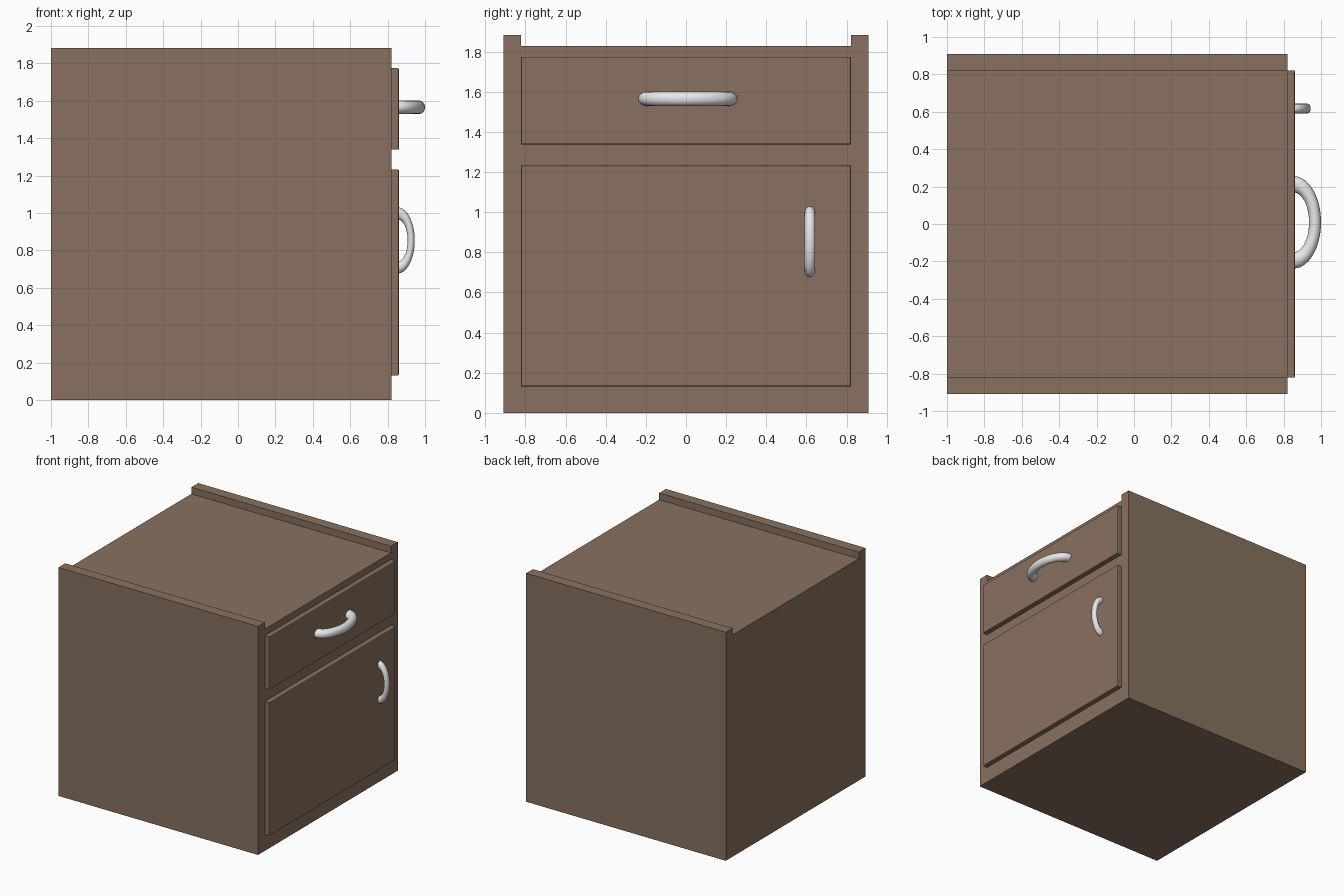
import bpy, bmesh, math
from mathutils import Vector

if "Cube" in bpy.data.objects:
    bpy.data.objects.remove(bpy.data.objects["Cube"])


def material(name, rgb):
    m = bpy.data.materials.new(name)
    m.diffuse_color = (*rgb, 1)
    m.use_nodes = True
    m.node_tree.nodes["Principled BSDF"].inputs["Base Color"].default_value = m.diffuse_color
    return m


wood = material("brown wood", (0.246, 0.165, 0.115))
metal = material("pale metal", (0.8, 0.8, 0.8))


def finish(bm, name, mat):
    bmesh.ops.recalc_face_normals(bm, faces=bm.faces)
    me = bpy.data.meshes.new(name)
    bm.to_mesh(me)
    bm.free()
    me.materials.append(mat)
    ob = bpy.data.objects.new(name, me)
    bpy.context.collection.objects.link(ob)
    return ob


# Cabinet body: a front profile with two raised side lips, extruded to the back
half, lip, top, deck = 0.91, 0.822, 1.883, 1.828
right = [(half, 0), (half, top), (lip, top), (lip, deck)]
profile = right + [(-y, z) for y, z in reversed(right)]
bm = bmesh.new()
face = bm.faces.new([bm.verts.new((-1, y, z)) for y, z in profile])
ext = bmesh.ops.extrude_face_region(bm, geom=[face], use_keep_orig=True)
bmesh.ops.translate(bm, vec=(1.82, 0, 0),
                    verts=[g for g in ext["geom"] if isinstance(g, bmesh.types.BMVert)])
finish(bm, "cabinet_body", wood)


# Raised front panels with slightly softened edges
def panel(name, z0, z1):
    bm = bmesh.new()
    bmesh.ops.create_cube(bm, size=1)
    x0, x1 = 0.815, 0.861
    for v in bm.verts:
        v.co = Vector(((x0 + x1) / 2 + v.co.x * (x1 - x0),
                       v.co.y * 1.644, (z0 + z1) / 2 + v.co.z * (z1 - z0)))
    edges = [e for e in bm.edges if all(v.co.x > 0.85 for v in e.verts)]
    bmesh.ops.bevel(bm, geom=edges, offset=0.007, segments=2, profile=0.5, affect='EDGES')
    finish(bm, name, wood)


panel("drawer_front", 1.338, 1.774)
panel("door_front", 0.132, 1.232)


# Bow handles: half an elliptical ring, its feet sunk into the panel
def handle(name, centre, along, span, reach, tube, steps=28, sides=16):
    """span and reach are (outer, inner) half-axes; tube is the cross radius."""
    out, cross = Vector((1, 0, 0)), along.cross(Vector((1, 0, 0)))
    bm = bmesh.new()
    rings = []
    for i in range(steps + 1):
        a = math.radians(-100 + 200 * i / steps)
        ring = []
        for j in range(sides):
            b = 2 * math.pi * j / sides
            t = (1 + math.cos(b)) / 2
            s = span[1] + (span[0] - span[1]) * t
            r = reach[1] + (reach[0] - reach[1]) * t
            ring.append(bm.verts.new(centre + along * (s * math.sin(a))
                                     + out * (r * math.cos(a)) + cross * (tube * math.sin(b))))
        rings.append(ring)
    for p, q in zip(rings, rings[1:]):
        for j in range(sides):
            k = (j + 1) % sides
            bm.faces.new((p[j], p[k], q[k], q[j]))
    bm.faces.new(rings[0])
    bm.faces.new(rings[-1])
    for f in bm.faces:
        f.smooth = len(f.verts) == 4
    finish(bm, name, metal)


handle("drawer_handle", Vector((0.853, 0.009, 1.565)), Vector((0, 1, 0)),
       (0.247, 0.16), (0.147, 0.083), 0.036)
handle("door_handle", Vector((0.853, 0.617, 0.853)), Vector((0, 0, 1)),
       (0.177, 0.113), (0.092, 0.054), 0.026)
